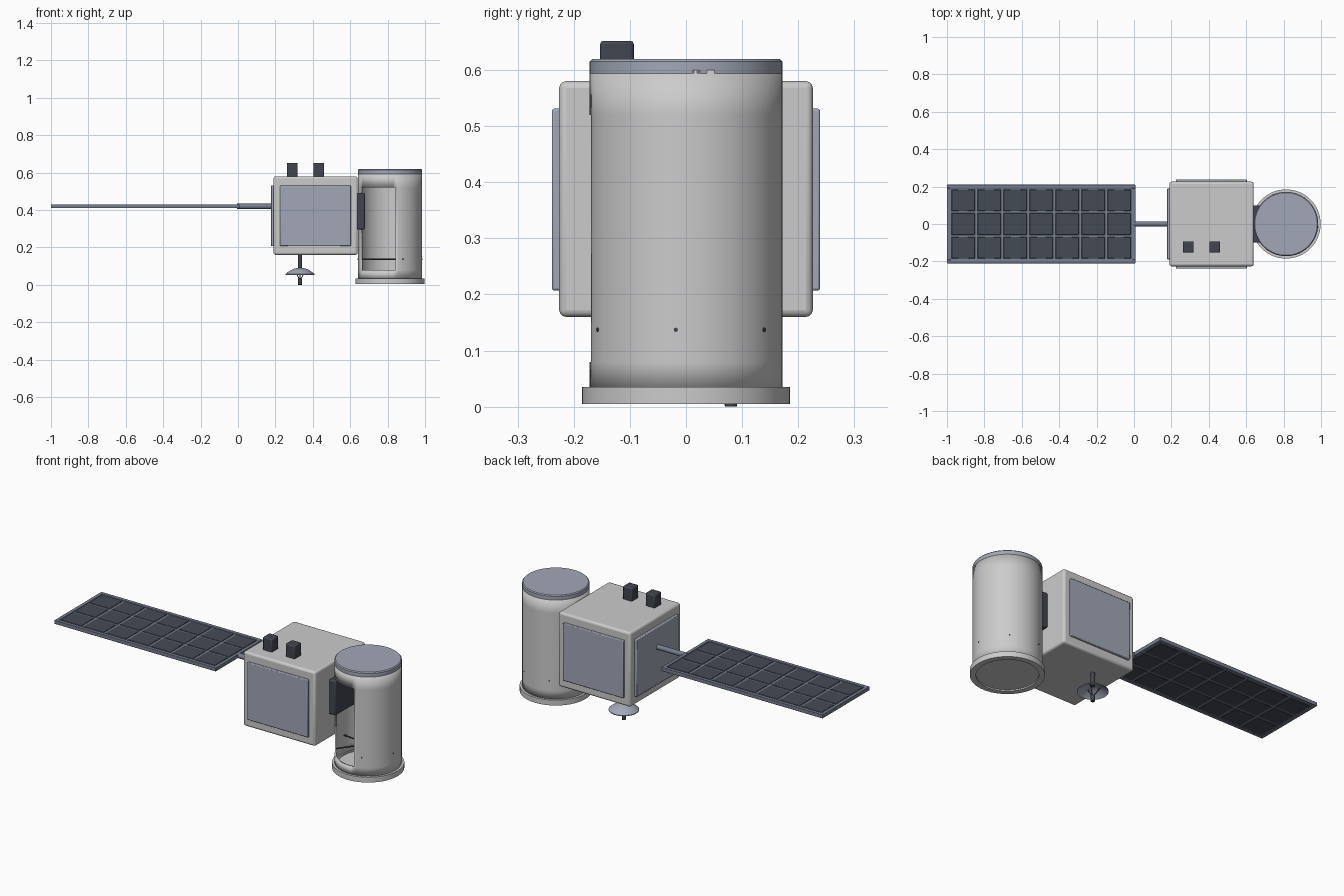
import bpy, bmesh, math
from mathutils import Vector

if "Cube" in bpy.data.objects:
    bpy.data.objects.remove(bpy.data.objects["Cube"])


def material(name, c):
    m = bpy.data.materials.new(name)
    m.diffuse_color = (*c, 1)
    m.use_nodes = True
    m.node_tree.nodes["Principled BSDF"].inputs["Base Color"].default_value = m.diffuse_color
    return m


BLUE = material("blue_grey", (0.36, 0.39, 0.47))
DARK = material("dark", (0.055, 0.06, 0.08))
CELL = material("cell", (0.06, 0.07, 0.09))
FRAME = material("frame", (0.18, 0.21, 0.28))


def finish(o, name, mat=None, bevel=0, segs=2):
    o.name = name
    if mat:
        o.data.materials.append(mat)
    if bevel:
        b = o.modifiers.new("bevel", 'BEVEL')
        b.width, b.segments = bevel, segs
        b.limit_method = 'ANGLE'
    bpy.ops.object.select_all(action='DESELECT')
    o.select_set(True)
    bpy.context.view_layer.objects.active = o
    bpy.ops.object.shade_smooth_by_angle(angle=math.radians(35))
    return o


def from_bmesh(bm, name, mat=None, **kw):
    bmesh.ops.recalc_face_normals(bm, faces=bm.faces)
    me = bpy.data.meshes.new(name)
    bm.to_mesh(me)
    bm.free()
    o = bpy.data.objects.new(name, me)
    bpy.context.collection.objects.link(o)
    return finish(o, name, mat, **kw)


def box(name, x, y, z, mat=None, bevel=0, segs=2):
    bm = bmesh.new()
    bmesh.ops.create_cube(bm, size=1)
    for v in bm.verts:
        v.co = [a[0] + (t + 0.5) * (a[1] - a[0]) for a, t in zip((x, y, z), v.co)]
    return from_bmesh(bm, name, mat, bevel=bevel, segs=segs)


def rod(name, a, b, r, mat=None, bevel=0, n=16):
    a, b = Vector(a), Vector(b)
    bpy.ops.mesh.primitive_cylinder_add(vertices=n, radius=r, depth=(b - a).length, location=(a + b) / 2)
    o = bpy.context.object
    o.rotation_euler = (b - a).to_track_quat('Z', 'Y').to_euler()
    return finish(o, name, mat, bevel)


def lathe(name, profile, cx, cy, mat=None, n=72):
    """Spin a closed (radius, z) profile round a vertical axis."""
    bm = bmesh.new()
    vs = [bm.verts.new((cx + r, cy, z)) for r, z in profile]
    es = [bm.edges.new((vs[i], vs[(i + 1) % len(vs)])) for i in range(len(vs))]
    bmesh.ops.spin(bm, geom=vs + es, cent=(cx, cy, 0), axis=(0, 0, 1), angle=math.tau, steps=n)
    bmesh.ops.remove_doubles(bm, verts=bm.verts, dist=1e-5)
    return from_bmesh(bm, name, mat)


# Main body with side plates
box("body", (0.19, 0.64), (-0.226, 0.226), (0.16, 0.58), bevel=0.012, segs=3)
for s, n in ((-1, "front"), (1, "back")):
    box(n + "_plate", (0.225, 0.603), sorted((s * 0.22, s * 0.239)), (0.207, 0.531), BLUE, 0.004)
box("left_plate", (0.176, 0.2), (-0.189, 0.189), (0.207, 0.531), BLUE, 0.004)

# Sensor blocks on top
for i, x in enumerate((0.29, 0.432)):
    box(f"sensor_{i}", (x - 0.029, x + 0.029), (-0.153, -0.093), (0.575, 0.652), DARK, 0.006)

# Solar wing: boom, frame and cells
rod("boom", (-0.005, 0, 0.42), (0.185, 0, 0.42), 0.014, FRAME)
bx, by, z0, z1 = (-1.0, 0.008), 0.21, 0.413, 0.428
for s in (-1, 1):
    box("wing_long_rail", bx, sorted((s * 0.19, s * by)), (z0 - 0.003, z1 + 0.003), FRAME, 0.002)
for a in (bx[0], bx[1] - 0.02):
    box("wing_end_rail", (a, a + 0.02), (-0.192, 0.192), (z0 - 0.003, z1 + 0.003), FRAME, 0.002)
box("wing_back_sheet", (-0.985, -0.005), (-0.2, 0.2), (z0, z1 - 0.002), FRAME)
for i in range(7):
    for j in range(3):
        cx, cy = -0.496 + (i - 3) * 0.139, (j - 1) * 0.127
        box(f"cell_{i}_{j}", (cx - 0.063, cx + 0.063), (cy - 0.058, cy + 0.058),
            (z0 - 0.002, z1 + 0.001), CELL, 0.002, 1)

# Side capsule: open-sided shell
CX, R, N = 0.813, 0.172, 72
bm = bmesh.new()
rows = [[bm.verts.new((CX + R * math.cos(k * math.tau / N), R * math.sin(k * math.tau / N), z))
         for k in range(N)] for z in (0.03, 0.08, 0.52, 0.6)]
for r in range(3):
    for k in range(N):
        if not (r == 1 and 41 <= k < 56):
            q = (k + 1) % N
            bm.faces.new((rows[r][k], rows[r][q], rows[r + 1][q], rows[r + 1][k]))
bmesh.ops.delete(bm, geom=[v for v in bm.verts if not v.link_faces], context='VERTS')
shell = from_bmesh(bm, "capsule_shell")
sol = shell.modifiers.new("thickness", 'SOLIDIFY')
sol.thickness, sol.offset = 0.009, -1

# Capsule lid and base
lathe("capsule_lid", [(0, 0.594), (R, 0.594), (R, 0.615), (R - 0.005, 0.62), (0, 0.62)], CX, 0, BLUE)
lathe("capsule_base_ring", [(0.155, 0.005), (0.185, 0.005), (0.185, 0.035), (0.155, 0.035)], CX, 0)
lathe("capsule_floor", [(0, 0.012), (0.157, 0.012), (0.157, 0.03), (0, 0.03)], CX, 0)

# Crossed spars inside the capsule, ends just showing through the wall
for i, deg in enumerate((54, 114, 174)):
    c, s = math.cos(math.radians(deg)) * 0.1735, math.sin(math.radians(deg)) * 0.1735
    rod(f"spar_{i}", (CX - c, -s, 0.137), (CX + c, s, 0.137), 0.004, DARK, n=8)

# Connector between body and capsule
box("connector", (0.635, 0.678), (-0.1, 0.1), (0.297, 0.492), DARK, 0.006)

# Dish antenna facing down
DX, DY = 0.332, 0.08
rod("dish_mast", (DX, DY, 0.165), (DX, DY, 0.085), 0.011, DARK)
outer = [(0.078 * t / 8, 0.092 - 0.034 * (t / 8) ** 2) for t in range(9)]
lathe("dish", outer + [(r, z - 0.004) for r, z in reversed(outer)], DX, DY, BLUE, 48)
rod("dish_feed", (DX, DY, 0.0), (DX, DY, 0.035), 0.011, DARK, 0.002)
for k in range(3):
    a = k * math.tau / 3 + math.pi / 6
    rod(f"feed_strut_{k}", (DX + 0.036 * math.cos(a), DY + 0.036 * math.sin(a), 0.08),
        (DX, DY, 0.025), 0.0025, DARK, n=8)
